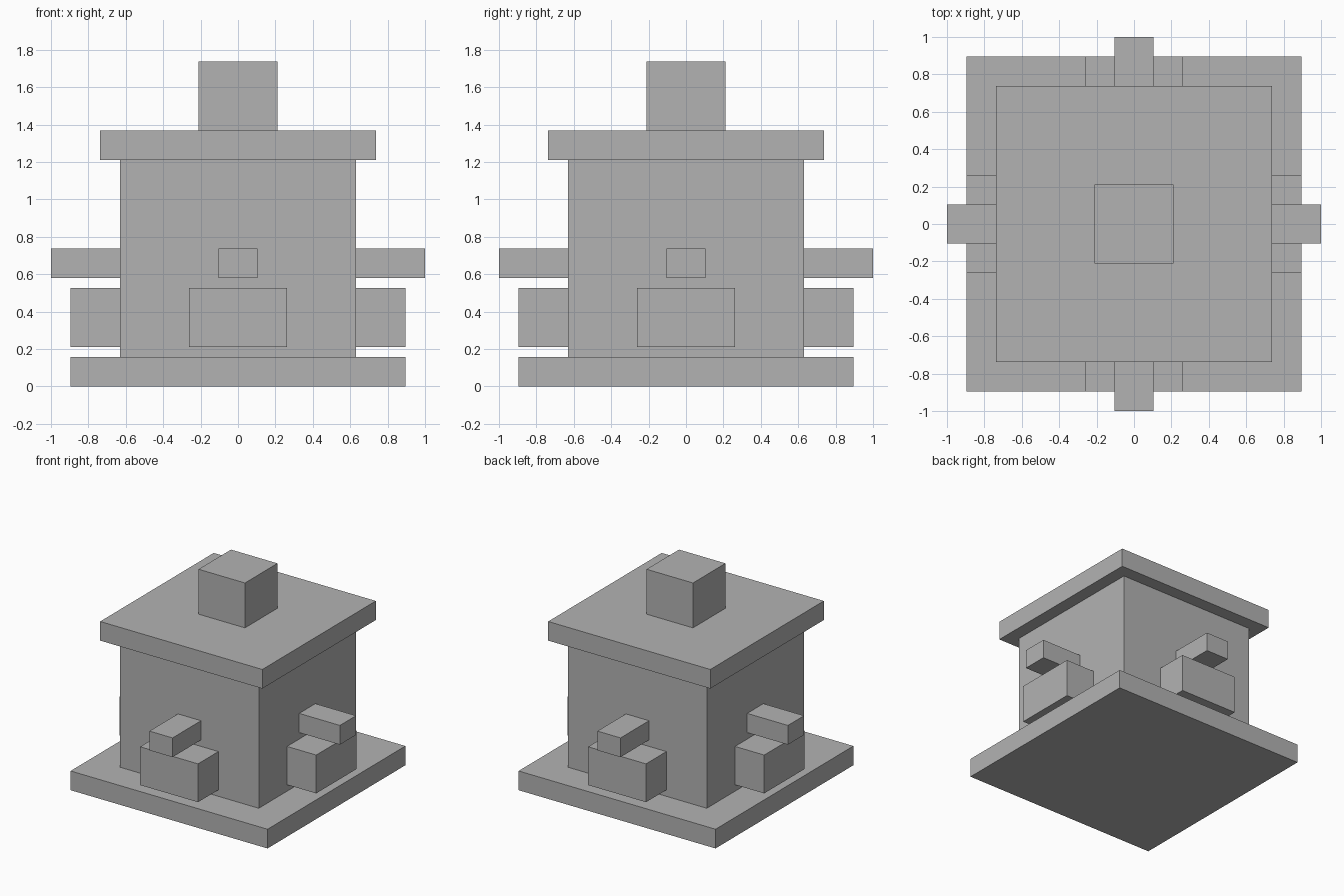
import bpy
from math import pi
from mathutils import Matrix, Vector

cube = bpy.data.objects.get("Cube")
if cube:
    bpy.data.objects.remove(cube, do_unlink=True)

# One plain stone colour
stone = bpy.data.materials.new("stone_grey")
stone.use_nodes = True
colour = (0.45, 0.45, 0.45, 1)
stone.diffuse_color = colour
stone.node_tree.nodes["Principled BSDF"].inputs["Base Color"].default_value = colour


def block(name, low, high, turn=0):
    """Box between two corners, turned about the vertical axis."""
    low, high = Vector(low), Vector(high)
    bpy.ops.mesh.primitive_cube_add(size=1)
    obj = bpy.context.object
    obj.name = obj.data.name = name
    obj.data.transform(Matrix.Rotation(turn, 4, "Z")
                       @ Matrix.Translation((low + high) / 2)
                       @ Matrix.Diagonal((high - low).to_4d()))
    obj.data.materials.append(stone)
    return obj


def slab(name, half, bottom, top):
    """Square block centred on the vertical axis."""
    return block(name, (-half, -half, bottom), (half, half, top))


# Stacked central tower
slab("base_plate", 0.895, 0, 0.158)
slab("body", 0.63, 0.158, 1.211)
slab("roof_slab", 0.737, 1.211, 1.368)
slab("chimney", 0.211, 1.368, 1.737)

# A step and a ledge above it on each of the four walls
for i, side in enumerate(("front", "left", "back", "right")):
    turn = i * pi / 2
    block(side + "_step", (-0.263, -0.895, 0.211), (0.263, -0.62, 0.526), turn)
    block(side + "_ledge", (-0.105, -1, 0.579), (0.105, -0.62, 0.737), turn)
